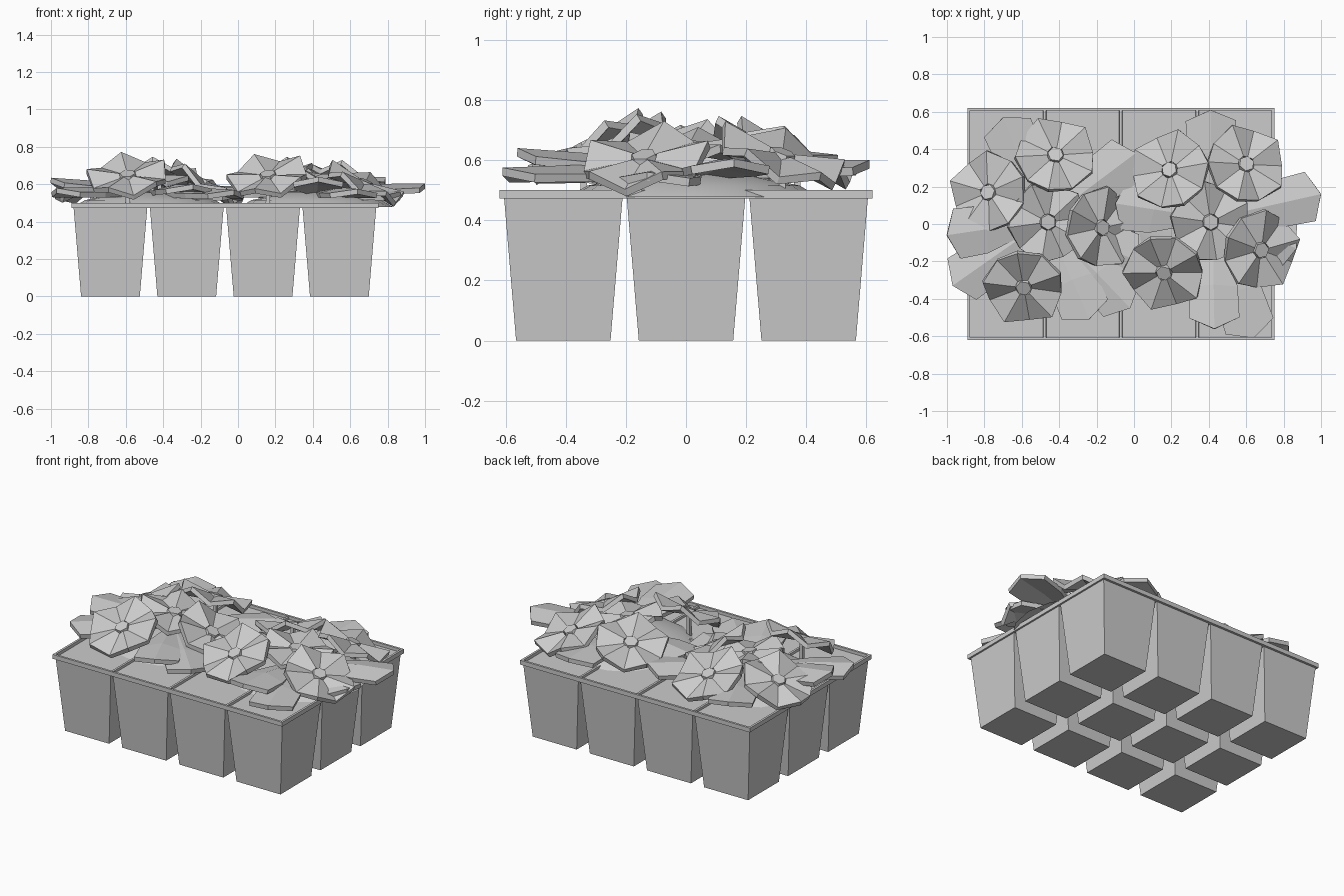
import bpy, bmesh, math
from mathutils import Vector

cube = bpy.data.objects.get("Cube")
if cube:
    bpy.data.objects.remove(cube)

grey = bpy.data.materials.new("plain grey")
grey.use_nodes = True
colour = (0.6, 0.6, 0.6, 1)
grey.diffuse_color = colour
grey.node_tree.nodes["Principled BSDF"].inputs["Base Color"].default_value = colour


def add_object(name, verts, faces, thickness=0):
    mesh = bpy.data.meshes.new(name)
    mesh.from_pydata([tuple(v) for v in verts], [], faces)
    bm = bmesh.new()
    bm.from_mesh(mesh)
    bmesh.ops.recalc_face_normals(bm, faces=bm.faces)
    if thickness and sum(f.normal.z for f in bm.faces) < 0:
        bmesh.ops.reverse_faces(bm, faces=bm.faces)
    bm.to_mesh(mesh)
    bm.free()
    mesh.materials.append(grey)
    ob = bpy.data.objects.new(name, mesh)
    bpy.context.collection.objects.link(ob)
    if thickness:
        mod = ob.modifiers.new("thickness", 'SOLIDIFY')
        mod.thickness = thickness
        mod.offset = -1
    return ob


def tapered_box(name, x, y, z0, z1, low, high):
    """Box whose half sizes change from low at z0 to high at z1."""
    verts = []
    for z, (hx, hy) in ((z0, low), (z1, high)):
        verts += [(x - hx, y - hy, z), (x + hx, y - hy, z),
                  (x + hx, y + hy, z), (x - hx, y + hy, z)]
    faces = [(3, 2, 1, 0), (4, 5, 6, 7)]
    faces += [(i, (i + 1) % 4, (i + 1) % 4 + 4, i + 4) for i in range(4)]
    return add_object(name, verts, faces)


# Tray with soil, raised rim, dividers and tapered cells
MID, PITCH = -0.07, 0.408
HX, HY = 0.82, 0.62
tapered_box("soil_bed", MID, 0, 0.472, 0.48, (HX, HY), (HX, HY))
for s in (-1, 1):
    tapered_box("rim_side", MID + s * (HX - 0.007), 0, 0.475, 0.5, (0.007, HY), (0.007, HY))
    tapered_box("rim_end", MID, s * (HY - 0.007), 0.475, 0.5, (HX, 0.007), (HX, 0.007))
    tapered_box("row_divider", MID, s * PITCH / 2, 0.475, 0.494, (HX, 0.01), (HX, 0.007))
for col in (-1, 0, 1):
    tapered_box("column_divider", MID + col * PITCH, 0, 0.475, 0.494, (0.01, HY), (0.007, HY))
for col in range(4):
    for row in range(3):
        x, y = MID + (col - 1.5) * PITCH, (row - 1) * PITCH
        tapered_box("cell", x, y, 0, 0.475, (0.157, 0.157), (0.197, 0.197))


def mound(x, y, radius):
    """Low rounded heap at the foot of a plant."""
    n = 16
    verts = [(x + r * radius * math.cos(math.tau * i / n), y + r * radius * math.sin(math.tau * i / n), z)
             for r, z in ((1, 0.478), (0.85, 0.515), (0.4, 0.555)) for i in range(n)]
    faces = [(k + i, k + (i + 1) % n, k + (i + 1) % n + n, k + i + n)
             for k in (0, n) for i in range(n)]
    ob = add_object("plant_foot", verts, faces + [tuple(range(2 * n, 3 * n))])
    ob.data.shade_smooth()


def flower(x, y, z, lean, tilt, turn):
    """Five folded petals round a small centre, leaning towards an angle."""
    lean, tilt = math.radians(lean), math.radians(tilt)
    axis = Vector((math.cos(lean) * math.sin(tilt), math.sin(lean) * math.sin(tilt), math.cos(tilt)))
    rot = axis.to_track_quat('Z', 'Y')
    place = Vector((x, y, z))
    n, inner, outer = 10, [], []
    for i in range(n):
        a = math.tau * i / n + turn
        ridge = i % 2 == 0
        inner.append(Vector((0.045 * math.cos(a), 0.045 * math.sin(a), 0.008 if ridge else -0.008)))
        r = 0.22 if ridge else 0.205
        outer.append(Vector((r * math.cos(a), r * math.sin(a), 0.03 if ridge else -0.022)))
    verts = [place + rot @ v for v in inner + outer]
    faces = [(i, i + n, (i + 1) % n + n, (i + 1) % n) for i in range(n)]
    add_object("petals", verts, faces, 0.028)
    # Centre button with a stem down to the soil
    m = 6
    disc = [place + rot @ Vector((r * math.cos(math.tau * i / m), r * math.sin(math.tau * i / m), h))
            for r, h in ((0.052, -0.03), (0.042, 0.01)) for i in range(m)]
    sides = [(i, (i + 1) % m, (i + 1) % m + m, i + m) for i in range(m)]
    add_object("flower_centre", disc, sides + [tuple(range(m))[::-1], tuple(range(m, 2 * m))])
    tapered_box("stem", x, y, 0.48, z - 0.02, (0.012, 0.012), (0.01, 0.01))


def leaf(base, tip, z0, z1, width=0.135):
    """Broad angular leaf folded along its midrib."""
    start, end = Vector((*base, z0)), Vector((*tip, z1))
    along = end - start
    side = along.cross(Vector((0, 0, 1))).normalized()
    verts = [start, start + along * 0.6 + Vector((0, 0, 0.015)), end]
    for s in (1, -1):
        for t, w, drop in ((0.1, 0.25, 0), (0.62, 0.95, 0.015), (0.9, 1, 0.02)):
            verts.append(start + along * t + side * s * w * width - Vector((0, 0, drop)))
    faces = [(0, 3, 4, 1), (1, 4, 5, 2), (0, 1, 7, 6), (1, 2, 8, 7)]
    add_object("leaf", verts, faces, 0.028)


# Left and right plants
plant_a, plant_b = (-0.47, 0.02), (0.42, 0.03)
mound(*plant_a, 0.41)
mound(*plant_b, 0.41)

# Flowers: x, y, z, lean direction, tilt, turn
for x, y, z, lean, tilt, turn in (
        (-0.42, 0.37, 0.63, 80, 24, 0.3), (-0.78, 0.17, 0.61, 160, 24, 1.0),
        (-0.46, 0.01, 0.65, 0, 10, 1.7), (-0.17, -0.02, 0.61, 0, 30, 2.4),
        (-0.59, -0.34, 0.65, 262, 27, 3.1), (0.19, 0.29, 0.64, 130, 22, 3.8),
        (0.60, 0.32, 0.62, 50, 24, 4.5), (0.41, 0.01, 0.65, 0, 8, 5.2),
        (0.16, -0.26, 0.65, 255, 27, 5.9), (0.68, -0.14, 0.61, 340, 25, 0.3)):
    flower(x, y, z, lean, tilt, turn)

# Leaves spreading from each plant: tip x, y, z
for tip in ((0.01, 0.38, 0.59), (-0.70, 0.57, 0.60), (-1.0, -0.06, 0.635), (-0.97, -0.33, 0.58),
            (-0.24, -0.51, 0.60), (-0.02, -0.45, 0.57), (0.02, -0.2, 0.56)):
    leaf(plant_a, tip[:2], 0.56, tip[2])
for tip in ((1.0, 0.16, 0.605), (0.41, 0.61, 0.60), (0.43, -0.56, 0.64), (0.64, -0.61, 0.575),
            (-0.1, 0.11, 0.58), (0.87, -0.13, 0.56)):
    leaf(plant_b, tip[:2], 0.56, tip[2])
